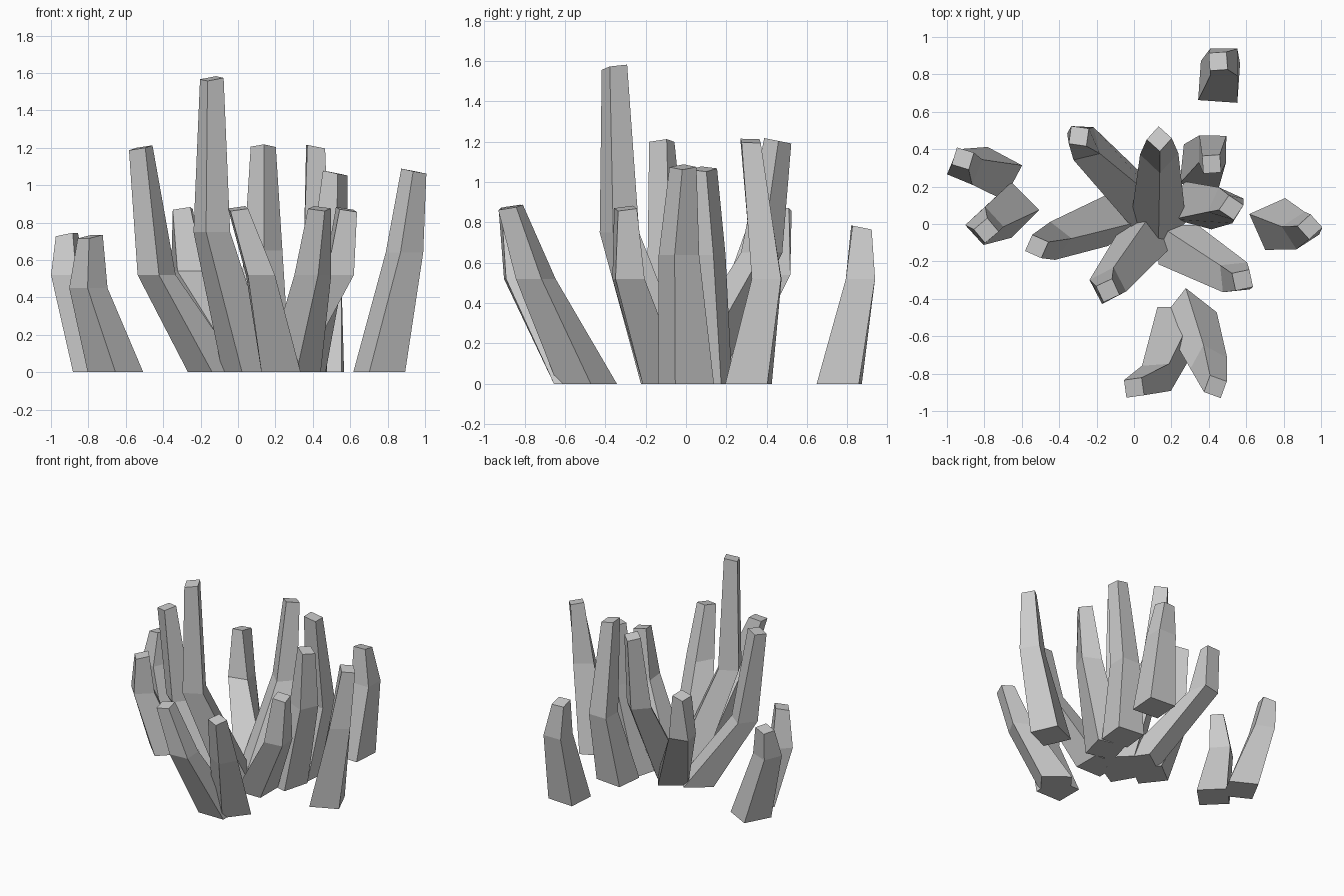
import bpy, bmesh, math
from mathutils import Vector

if "Cube" in bpy.data.objects:
    bpy.data.objects.remove(bpy.data.objects["Cube"])

# side lengths of the square sections at base, bend and tip
SIDES = (0.21, 0.145, 0.095)

# per stalk: base x, y, yaw | bend x, y, z | tip x, y, z, yaw
STALKS = [
    ((.455, .76, -4), (.48, .865, .52), (.45, .87, .775, 4)),
    ((-.74, .27, -28), (-.905, .305, .52), (-.915, .35, .735, -17)),
    ((-.655, .075, 45), (-.80, -.01, .45), (-.79, -.035, .725, 40)),
    ((.04, .10, 35), (-.27, .43, .54), (-.295, .47, .87, -8)),
    ((-.12, .03, 38), (-.435, -.09, .52), (-.52, -.12, 1.20, 66)),
    ((.06, -.08, 30), (-.14, -.33, .75), (-.14, -.355, 1.57, 25)),
    ((.13, .01, 45), (.135, .375, .65), (.135, .455, 1.205, 48)),
    ((.36, .31, -6), (.42, .40, .52), (.415, .32, 1.205, 4)),
    ((.34, .10, -15), (.49, .10, .64), (.52, .088, 1.065, -34)),
    ((.235, -.11, 0), (.54, -.285, .52), (.58, -.30, .87, 12)),
    ((.23, -.55, 0), (.12, -.825, .52), (0, -.875, .875, 8)),
    ((.295, -.49, -38), (.40, -.745, .52), (.435, -.87, .875, -20)),
    ((.755, 0, 24), (.89, -.035, .64), (.94, -.015, 1.075, 42)),
]


def ring(bm, x, y, z, side, yaw, tilt=Vector((0, 0))):
    """Square section; tilt lowers the outward side."""
    verts = []
    for k in range(4):
        a = math.radians(yaw + 45 + 90 * k)
        d = Vector((math.cos(a), math.sin(a))) * side / math.sqrt(2)
        verts.append(bm.verts.new((x + d.x, y + d.y, z - d.dot(tilt))))
    return verts


def stalk(name, base, bend, tip):
    bm = bmesh.new()
    lean = Vector((tip[0] - base[0], tip[1] - base[1])).normalized() * 0.2
    rings = [
        ring(bm, base[0], base[1], 0, SIDES[0], base[2]),
        ring(bm, *bend, SIDES[1], (base[2] + tip[3]) / 2),
        ring(bm, *tip[:3], SIDES[2], tip[3], lean),
    ]
    for lo, hi in zip(rings, rings[1:]):
        for k in range(4):
            n = (k + 1) % 4
            bm.faces.new((lo[k], lo[n], hi[n], hi[k]))
    bm.faces.new(rings[0][::-1])
    bm.faces.new(rings[-1])
    mesh = bpy.data.meshes.new(name)
    bm.to_mesh(mesh)
    bm.free()
    bpy.context.collection.objects.link(bpy.data.objects.new(name, mesh))


# cluster of bent, tapering stalks
for i, s in enumerate(STALKS):
    stalk(f"stalk_{i + 1:02d}", *s)
